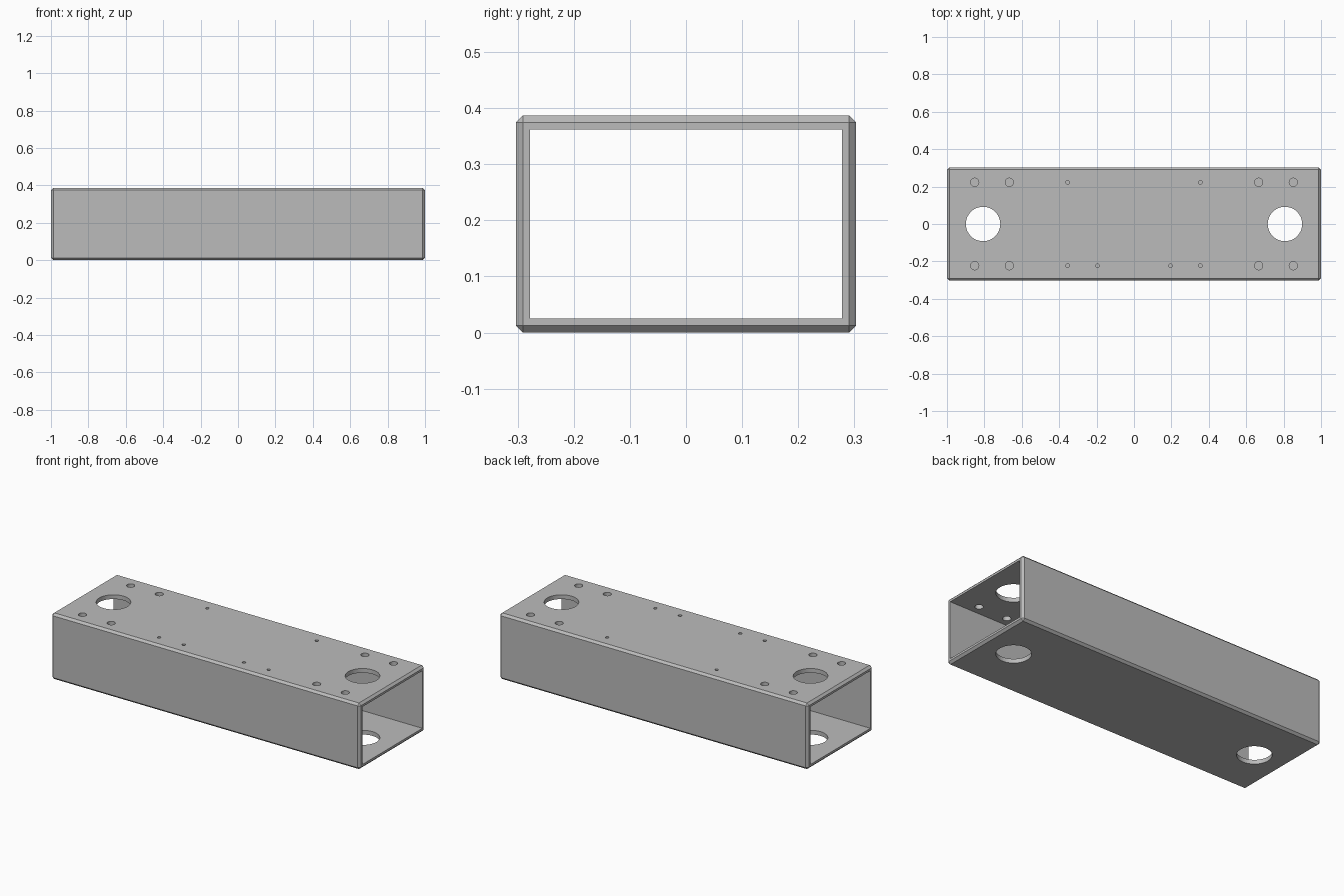
import bpy
import bmesh
from mathutils import Matrix

cube = bpy.data.objects.get("Cube")
if cube:
    bpy.data.objects.remove(cube, do_unlink=True)

LENGTH, WIDTH, HEIGHT = 2.0, 0.606, 0.387
WALL, CHAMFER = 0.025, 0.0125

steel = bpy.data.materials.new("grey_steel")
steel.use_nodes = True
GREY = (0.5, 0.5, 0.5, 1.0)
steel.diffuse_color = GREY
steel.node_tree.nodes["Principled BSDF"].inputs["Base Color"].default_value = GREY


def to_object(bm, name):
    mesh = bpy.data.meshes.new(name)
    bm.to_mesh(mesh)
    bm.free()
    mesh.materials.append(steel)
    obj = bpy.data.objects.new(name, mesh)
    bpy.context.scene.collection.objects.link(obj)
    return obj


def box(name, size, chamfer=0.0):
    bm = bmesh.new()
    bmesh.ops.create_cube(bm, size=1.0)
    bmesh.ops.scale(bm, vec=size, verts=bm.verts)
    bmesh.ops.translate(bm, vec=(0, 0, HEIGHT / 2), verts=bm.verts)
    if chamfer:
        bmesh.ops.bevel(bm, geom=bm.edges[:], offset=chamfer, segments=1,
                        affect='EDGES', clamp_overlap=True)
    return to_object(bm, name)


def drills(name, holes, z_low, z_high):
    """One cutter made of a cylinder for each (x, y, radius)."""
    bm = bmesh.new()
    for x, y, radius in holes:
        bmesh.ops.create_cone(
            bm, cap_ends=True, segments=48, radius1=radius, radius2=radius,
            depth=z_high - z_low,
            matrix=Matrix.Translation((x, y, (z_low + z_high) / 2)))
    return to_object(bm, name)


def cut(target, cutter):
    cutter.hide_render = True
    mod = target.modifiers.new("cut", 'BOOLEAN')
    mod.operation = 'DIFFERENCE'
    mod.solver = 'EXACT'
    mod.object = cutter
    bpy.context.view_layer.objects.active = target
    bpy.ops.object.modifier_apply(modifier=mod.name)
    bpy.data.objects.remove(cutter, do_unlink=True)


# Chamfered block hollowed along its length
tube = box("rectangular_tube", (LENGTH, WIDTH, HEIGHT), CHAMFER)
cut(tube, box("hollow_cutter", (LENGTH + 1, WIDTH - 2 * WALL, HEIGHT - 2 * WALL)))

# Large access holes through both walls
cut(tube, drills("access_cutter", [(s * 0.807, 0, 0.092) for s in (-1, 1)],
                 -0.1, HEIGHT + 0.1))

# Bolt holes and pilot holes in the top wall only
ROW = 0.223
top_holes = []
for s in (-1, 1):
    for y in (-ROW, ROW):
        top_holes += [(s * 0.852, y, 0.022), (s * 0.666, y, 0.022), (s * 0.355, y, 0.01)]
    top_holes.append((s * 0.195, -ROW, 0.01))
cut(tube, drills("bolt_cutter", top_holes, HEIGHT / 2, HEIGHT + 0.1))

# Smooth the hole walls, keep the plate edges sharp
bpy.ops.object.select_all(action='DESELECT')
tube.select_set(True)
bpy.context.view_layer.objects.active = tube
bpy.ops.object.shade_smooth_by_angle(angle=0.5)
